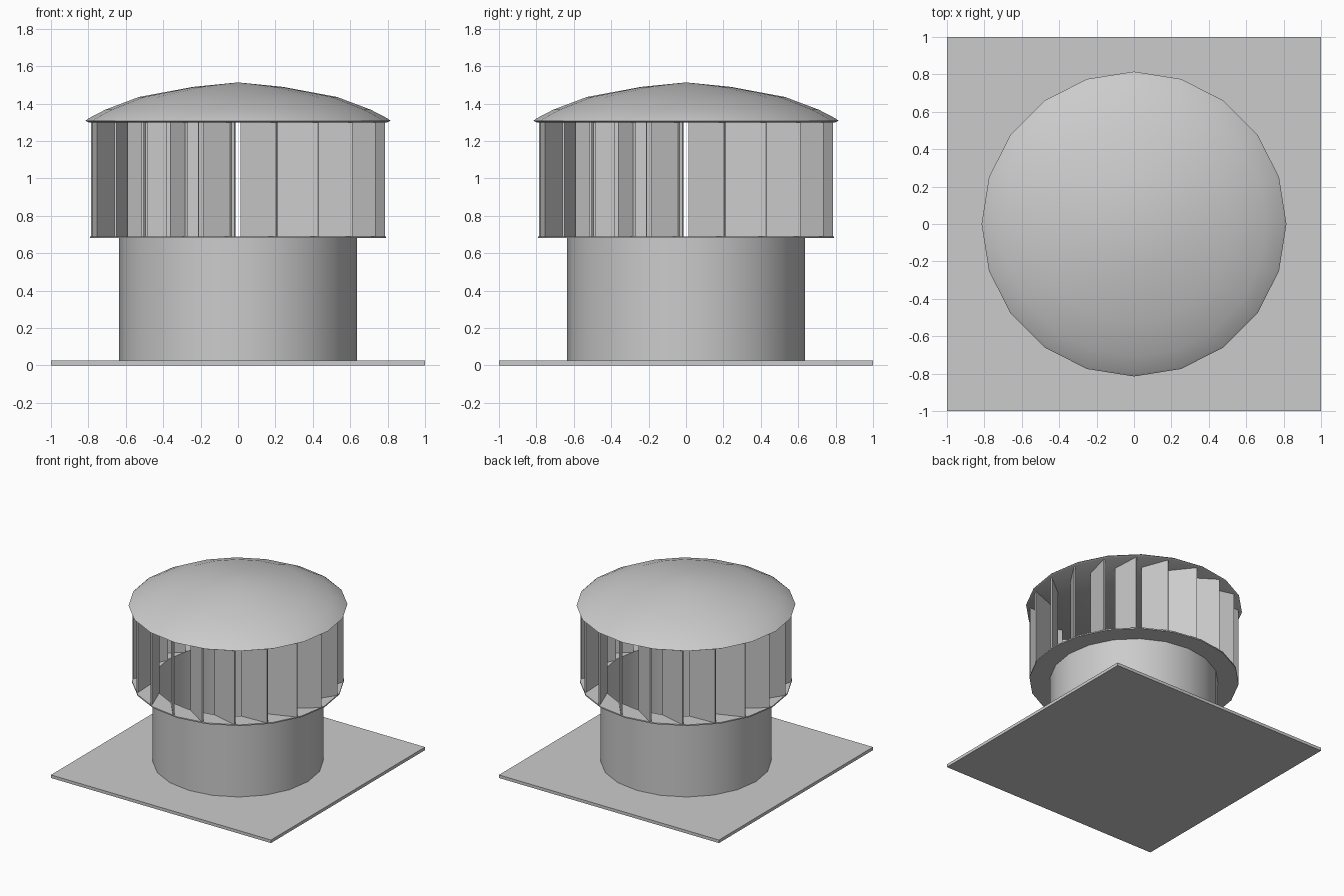
import bpy, bmesh
from math import sin, cos, pi, radians
from mathutils import Vector

if "Cube" in bpy.data.objects:
    bpy.data.objects.remove(bpy.data.objects["Cube"])

SIDES = 20


def make_object(name, bm, smooth=None, fix_normals=True):
    if fix_normals:
        bmesh.ops.recalc_face_normals(bm, faces=bm.faces)
    mesh = bpy.data.meshes.new(name)
    bm.to_mesh(mesh)
    bm.free()
    ob = bpy.data.objects.new(name, mesh)
    bpy.context.collection.objects.link(ob)
    if smooth:
        bpy.ops.object.select_all(action='DESELECT')
        ob.select_set(True)
        bpy.context.view_layer.objects.active = ob
        bpy.ops.object.shade_smooth_by_angle(angle=radians(smooth))
    return ob


def lathe(name, profile, closed=False, smooth=35):
    """Revolve (radius, z) points about z; zero radius becomes a pole."""
    bm = bmesh.new()
    rings = []
    for r, z in profile:
        n = SIDES if r > 0 else 1
        rings.append([bm.verts.new((r * cos(2 * pi * i / SIDES),
                                    r * sin(2 * pi * i / SIDES), z)) for i in range(n)])
    pairs = list(zip(rings, rings[1:]))
    if closed:
        pairs.append((rings[-1], rings[0]))
    for a, b in pairs:
        for i in range(SIDES):
            j = (i + 1) % SIDES
            if len(a) == 1:
                bm.faces.new((a[0], b[j], b[i]))
            elif len(b) == 1:
                bm.faces.new((a[i], a[j], b[0]))
            else:
                bm.faces.new((a[i], a[j], b[j], b[i]))
    return make_object(name, bm, smooth)


# Square base plate
bm = bmesh.new()
bmesh.ops.create_cube(bm, size=1)
for v in bm.verts:
    v.co = (v.co.x * 2, v.co.y * 2, (v.co.z + 0.5) * 0.025)
make_object("base_plate", bm)

# Open duct
lathe("duct", [(0.635, 0.0), (0.635, 0.685)])

# Flat ring carrying the blades
lathe("lower_ring", [(0.635, 0.68), (0.79, 0.68), (0.79, 0.69), (0.635, 0.69)], closed=True)

# Slanted vertical blades
bm = bmesh.new()
for k in range(SIDES):
    a_out = radians(-2.7 + 18 * k)
    a_in = radians(-16.6 + 18 * k)
    outer = Vector((0.783 * sin(a_out), -0.783 * cos(a_out), 0))
    inner = Vector((0.63 * sin(a_in), -0.63 * cos(a_in), 0))
    d = (outer - inner).normalized()
    side = Vector((-d.y, d.x, 0)) * 0.006
    loop = [inner - side, outer - side, outer + side, inner + side]
    face = bm.faces.new([bm.verts.new((p.x, p.y, 0.688)) for p in loop])
    top = bmesh.ops.extrude_face_region(bm, geom=[face])["geom"]
    for v in top:
        if isinstance(v, bmesh.types.BMVert):
            v.co.z = 1.302
make_object("blades", bm)

# Domed cap with thin rim and flat underside
lathe("dome_cap", [(0, 1.30), (0.80, 1.30), (0.815, 1.308), (0.80, 1.32), (0.71, 1.367),
                   (0.53, 1.435), (0.24, 1.489), (0, 1.513)], smooth=40)
